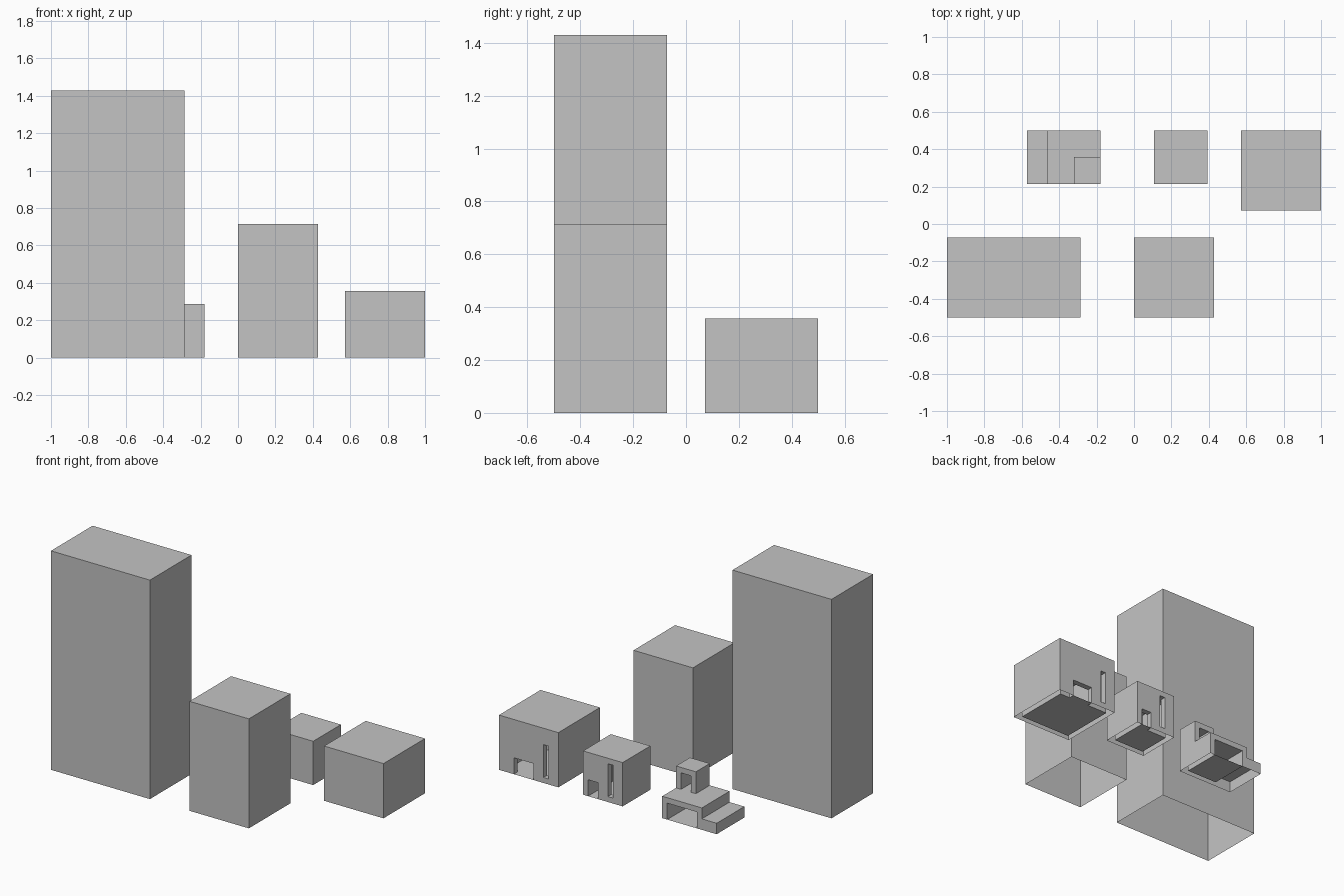
import bpy
import bmesh
from mathutils import Vector

U = 1 / 14      # one building module
T = 0.5         # wall thickness in modules

if "Cube" in bpy.data.objects:
    bpy.data.objects.remove(bpy.data.objects["Cube"])

grey = bpy.data.materials.new("plain_grey")
grey.use_nodes = True
COLOUR = (0.55, 0.55, 0.55, 1)
grey.diffuse_color = COLOUR
grey.node_tree.nodes["Principled BSDF"].inputs["Base Color"].default_value = COLOUR


def rect(bm, axis, at, a, b):
    """Rectangle perpendicular to an axis; a and b are ranges on the other axes."""
    pts = []
    for p, q in ((a[0], b[0]), (a[1], b[0]), (a[1], b[1]), (a[0], b[1])):
        co = [p, q]
        co.insert(axis, at)
        pts.append(bm.verts.new(Vector(co) * U))
    bm.faces.new(pts)


def pierced_wall(bm, y, xr, zr, holes):
    """Wall facing the back, with rectangular openings left out."""
    xs = sorted({*xr, *(v for h in holes for v in h[0])})
    zs = sorted({*zr, *(v for h in holes for v in h[1])})
    for x in zip(xs, xs[1:]):
        for z in zip(zs, zs[1:]):
            cx, cz = sum(x) / 2, sum(z) / 2
            if not any(h[0][0] < cx < h[0][1] and h[1][0] < cz < h[1][1] for h in holes):
                rect(bm, 1, y, x, z)


def shell(bm, x, y, z, holes=(), skip=()):
    """Five-sided block, open underneath."""
    for i in (0, 1):
        if i not in skip:
            rect(bm, 0, x[i], y, z)
    rect(bm, 1, y[0], x, z)
    pierced_wall(bm, y[1], x, z, holes)
    rect(bm, 2, z[1], x, y)


def finish(bm, name):
    bmesh.ops.remove_doubles(bm, verts=bm.verts, dist=1e-5)
    bmesh.ops.recalc_face_normals(bm, faces=bm.faces)
    mesh = bpy.data.meshes.new(name)
    bm.to_mesh(mesh)
    bm.free()
    mesh.materials.append(grey)
    bpy.context.collection.objects.link(bpy.data.objects.new(name, mesh))


def block(name, x, y, z, skip=()):
    bm = bmesh.new()
    shell(bm, x, y, z, skip=skip)
    finish(bm, name)


def room(name, x, y, z, holes, floor=True, skip=()):
    """Outer shell, inner room and the reveals of its openings."""
    bm = bmesh.new()
    shell(bm, x, y, z, holes, skip)
    ix, iy, iz = (x[0] + T, x[1] - T), (y[0] + T, y[1] - T), (z[0], z[1] - T)
    shell(bm, ix, iy, iz, holes)
    if floor:
        rect(bm, 2, iz[0], ix, iy)
    reveal = (iy[1], y[1])
    for hx, hz in holes:
        for v in hx:
            rect(bm, 0, v, reveal, hz)
        for v in hz:
            if floor or v != z[0]:
                rect(bm, 2, v, hx, reveal)
    finish(bm, name)


# Solid towers along the front
block("tall_tower", (-14, -4), (-7, -1), (0, 20))
block("middle_tower", (0, 6), (-7, -1), (0, 10))

# Hollow houses with a door and a slit window at the back
room("large_house", (8, 14), (1, 7), (0, 5),
     [((10.5, 12.5), (0, 1.5)), ((9, 9.5), (0.5, 3.5))])
room("small_house", (1.5, 5.5), (3, 7), (0, 4),
     [((4, 5), (0, 1.5)), ((2.5, 3), (0.5, 3.5))])

# Stepped building: low step, main hall, roof cabin
room("stepped_hall", (-6.5, -2.5), (3, 7), (0, 2), [((-6, -3), (0, 1.5))], skip=(0,))
block("low_step", (-8, -6.5), (3, 7), (0, 1), skip=(1,))
bm = bmesh.new()
rect(bm, 0, -6.5, (3, 7), (1, 2))
finish(bm, "hall_side_wall")
bpy.data.objects["hall_side_wall"].data.flip_normals()
if bpy.data.objects["hall_side_wall"].data.polygons[0].normal.x > 0:
    bpy.data.objects["hall_side_wall"].data.flip_normals()
room("roof_cabin", (-4.5, -2.5), (3, 5), (2, 4), [((-4, -3), (2, 3.5))], floor=False)
